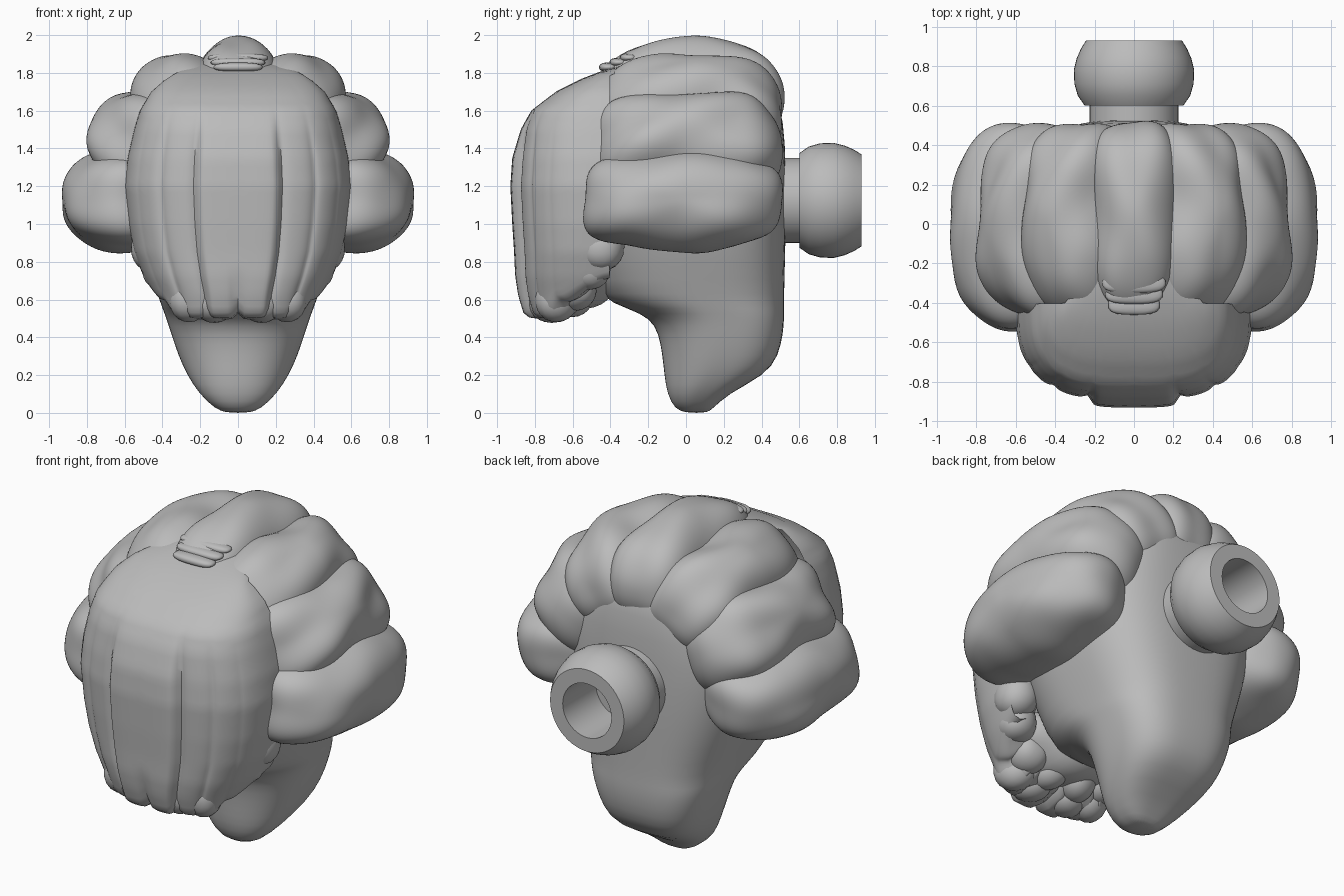
import bpy, bmesh, math
from mathutils import Vector, Matrix, noise

if "Cube" in bpy.data.objects:
    bpy.data.objects.remove(bpy.data.objects["Cube"], do_unlink=True)

GREY = (0.5, 0.5, 0.5, 1)
mat = bpy.data.materials.new("plain grey")
mat.use_nodes = True
mat.diffuse_color = GREY
mat.node_tree.nodes["Principled BSDF"].inputs["Base Color"].default_value = GREY


def finish(name, bm, angle=40):
    bmesh.ops.recalc_face_normals(bm, faces=bm.faces)
    me = bpy.data.meshes.new(name)
    bm.to_mesh(me)
    bm.free()
    me.materials.append(mat)
    ob = bpy.data.objects.new(name, me)
    bpy.context.collection.objects.link(ob)
    bpy.ops.object.select_all(action="DESELECT")
    ob.select_set(True)
    bpy.context.view_layer.objects.active = ob
    bpy.ops.object.shade_smooth_by_angle(angle=math.radians(angle))
    return ob


def loft(name, rings, close=True, caps=True, angle=40):
    """Skin a list of equally long point rings."""
    bm = bmesh.new()
    rows = [[bm.verts.new(p) for p in ring] for ring in rings]
    n = len(rows[0])
    for a, b in zip(rows, rows[1:]):
        for i in range(n if close else n - 1):
            j = (i + 1) % n
            bm.faces.new((a[i], a[j], b[j], b[i]))
    if caps:
        bm.faces.new(rows[0])
        bm.faces.new(rows[-1])
    return finish(name, bm, angle)


def lobe(name, centre, half, turn=0.0, flat=2.6, dome=2.2, ripple=0.012, side=1, seed=0.0, detail=5):
    """Blob: 'flat' squares its outline, 'dome' its outward swell; turned about the y axis."""
    bm = bmesh.new()
    bmesh.ops.create_icosphere(bm, subdivisions=detail, radius=1)
    rot = Matrix.Rotation(turn, 3, "Y")
    for v in bm.verts:
        d = v.co.copy()
        outline = (abs(d.x) ** flat + abs(d.y) ** flat) ** (dome / flat)
        d /= (outline + abs(d.z) ** dome) ** (1 / dome)
        p = Vector(d[i] * half[i] for i in range(3))
        wave = math.sin(14 * (p.x + 0.7 * p.y) + seed) + 1.5 * noise.noise(p * 4 + Vector((seed, 0, 0)))
        p += v.co * ripple * wave
        p = rot @ p + Vector(centre)
        v.co = (p.x * side, p.y, p.z)
    return finish(name, bm)


def sample(table, t):
    """Interpolate rows keyed by their first value."""
    for a, b in zip(table, table[1:]):
        if t <= b[0]:
            k = max(0, (t - a[0]) / (b[0] - a[0]))
            return [p + (q - p) * k for p, q in zip(a[1:], b[1:])]
    return table[-1][1:]


# Core body: height, half width, front y, back y
body_rows = [(0.0, 0.06, 0.0, 0.11), (0.02, 0.12, -0.06, 0.14), (0.1, 0.205, -0.1, 0.22),
             (0.2, 0.27, -0.115, 0.42), (0.3, 0.315, -0.125, 0.49), (0.42, 0.355, -0.145, 0.515),
             (0.5, 0.38, -0.19, 0.52), (0.55, 0.4, -0.3, 0.52), (0.61, 0.42, -0.47, 0.52),
             (0.8, 0.49, -0.52, 0.525), (1.0, 0.56, -0.6, 0.53), (1.3, 0.6, -0.6, 0.53),
             (1.55, 0.52, -0.55, 0.52), (1.72, 0.4, -0.4, 0.47), (1.8, 0.2, -0.2, 0.3)]
rings = []
for z, w, yf, yb in body_rows:
    ring = []
    for i in range(40):
        a = math.tau * i / 40
        c, s = math.cos(a), math.sin(a)
        e = 2 / (3.0 if s > 0 else 2.2)
        ring.append((w * math.copysign(abs(c) ** e, c),
                     (yf + yb) / 2 + (yb - yf) / 2 * math.copysign(abs(s) ** e, s), z))
    rings.append(ring)
body = loft("body", rings, angle=60)
smooth = body.modifiers.new("smooth", "SUBSURF")
smooth.levels = smooth.render_levels = 1

# Front fringe: height, half width, front y
fringe_rows = [(0.45, 0.41, -0.82), (0.52, 0.42, -0.86), (0.62, 0.45, -0.89), (0.72, 0.5, -0.905),
               (0.85, 0.55, -0.91), (1.0, 0.58, -0.92), (1.2, 0.6, -0.93), (1.35, 0.585, -0.92),
               (1.5, 0.55, -0.875), (1.6, 0.52, -0.82), (1.7, 0.46, -0.69), (1.77, 0.38, -0.55),
               (1.82, 0.29, -0.42), (1.85, 0.2, -0.3), (1.87, 0.08, -0.2)]
GROOVES = ((0.235, 0.02), (0.41, 0.02), (0.53, 0.012))


def fringe_point(a, v):
    s, c = math.sin(a), math.cos(a)
    x1 = math.copysign(abs(s) ** (2 / 2.9), s)
    ax = abs(x1) * 0.6
    bottom = 0.53 + 0.45 * max(0, abs(a) / (math.pi / 2) - 0.45) ** 1.2
    bottom += 0.03 * math.exp(-ax / 0.02)
    bottom += sum(0.03 * math.exp(-((ax - g) / 0.025) ** 2) for g, _ in GROOVES)
    z = 1.87 + (bottom - 1.87) * v
    w, yf = sample(fringe_rows, z)
    back = max(-0.4, yf + 0.1) if z > 1.6 else -0.4
    depth = (back - yf) * c ** (2 / 2.9)
    # grooves between strands fade out towards the top
    fade = max(0, min(1, (1.6 - z) * 4))
    cut = sum(d * math.exp(-abs(ax - g) / 0.022) for g, d in GROOVES)
    cut += 0.035 * min(1, max(0, (ax - 0.2) / 0.04))
    cut += 0.15 * math.exp(-ax / 0.03) * max(0, 0.78 - z)
    return Vector((x1 * w, back - depth + cut * fade * c ** 0.7, z))


STEPS = 120
angles = [(-0.5 + i / STEPS) * math.pi * 0.999 for i in range(STEPS + 1)]
rings = [[fringe_point(a, v / 40) for a in angles] for v in range(41)]
# hem rolled under and inwards
hem = rings[40]
for inset, drop in ((0.03, 0.025), (0.1, 0.035), (0.2, 0.01), (0.32, -0.08)):
    rings.append([p + Vector((-p.x * inset, inset * max(0, -0.4 - p.y) * 2.2, -drop)) for p in hem])
loft("front_fringe", rings, close=False, caps=False, angle=60)

# Clustered curl ends under the fringe
lobe("curl_mass", (0, -0.6, 0.76), (0.4, 0.24, 0.2), 0, 2.4, 2.2, 0.015, detail=4)
curls = ((0.1, -0.73, 0.6, 0.12), (0.26, -0.69, 0.61, 0.11), (0.1, -0.6, 0.63, 0.11),
         (0.27, -0.57, 0.66, 0.11), (0.34, -0.64, 0.68, 0.1), (0.38, -0.53, 0.76, 0.12),
         (0.44, -0.47, 0.88, 0.12))
for side, tag in ((1, "left"), (-1, "right")):
    for k, (x, y, z, r) in enumerate(curls):
        lobe(f"curl_end_{k + 1}_{tag}", (x, y, z), (r * 0.95, r, r), 0, 2.2, 2.2, 0.014, side, k, 3)

# Crown lobe and the side lobes fanned around the head: turn, reach, y, half sizes
lobe("crown_lobe", (0, 0.03, 1.67), (0.235, 0.49, 0.315), 0, 3.2, 2.3, 0.008, seed=1)
fan = (("upper", 0.54, 0.54, 0.02, (0.265, 0.495, 0.33)),
       ("middle", 1.03, 0.54, 0.01, (0.28, 0.495, 0.345)),
       ("lower", 1.56, 0.61, -0.02, (0.265, 0.525, 0.325)))
for side, tag in ((1, "left"), (-1, "right")):
    for k, (part, turn, reach, y, half) in enumerate(fan):
        centre = (reach * math.sin(turn), y, 1.12 + reach * math.cos(turn))
        lobe(f"{part}_lobe_{tag}", centre, half, turn, 3.2, 2.1, 0.012, side, 2 * k)

# Small ridges at the front of the crown
for k in range(3):
    lobe(f"crown_ridge_{k + 1}", (0, -0.3 - 0.055 * k, 1.88 - 0.025 * k),
         (0.16 - 0.015 * k, 0.05, 0.025), 0, 3, 2.5, 0, detail=3)

# Hollow peg at the back: y, radius
peg = [(0.45, 0.225), (0.6, 0.225), (0.6, 0.25), (0.65, 0.285), (0.71, 0.302), (0.78, 0.305), (0.84, 0.29),
       (0.89, 0.268), (0.93, 0.243), (0.93, 0.16), (0.62, 0.16)]
loft("back_peg", [[(r * math.cos(math.tau * i / 48), y, 1.125 + r * math.sin(math.tau * i / 48))
                   for i in range(48)] for y, r in peg], angle=35)
